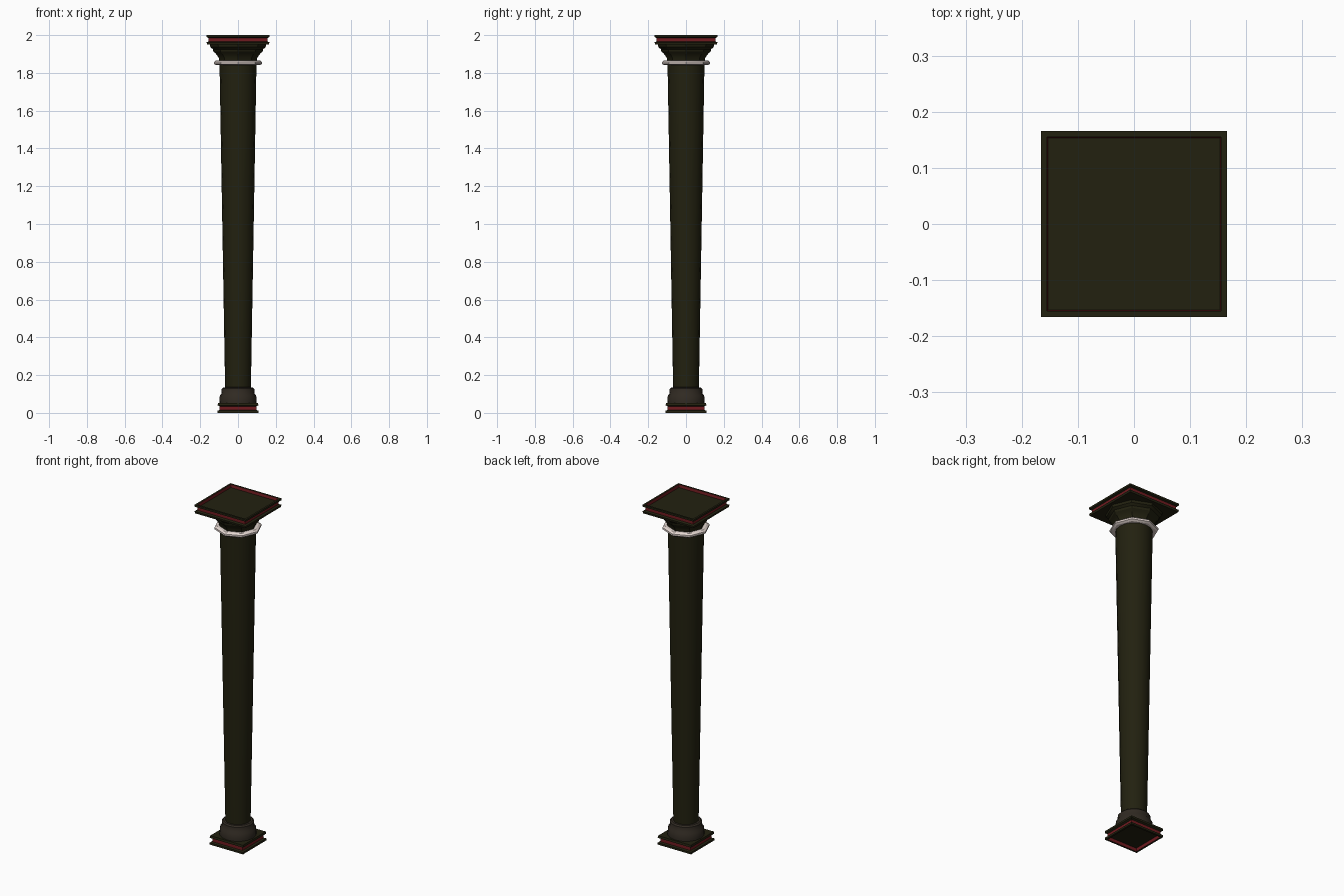
import bpy, bmesh, math

if "Cube" in bpy.data.objects:
    bpy.data.objects.remove(bpy.data.objects["Cube"])


def mat(name, rgb):
    m = bpy.data.materials.new(name)
    m.diffuse_color = (*rgb, 1)
    m.use_nodes = True
    m.node_tree.nodes["Principled BSDF"].inputs["Base Color"].default_value = m.diffuse_color
    return m


OLIVE = mat("dark olive", (0.016, 0.015, 0.005))
RED = mat("deep red", (0.16, 0.011, 0.014))
IVORY = mat("pale ivory", (0.78, 0.68, 0.64))
BROWN = mat("dark brown", (0.030, 0.023, 0.016))


def lathe(name, profile, sides, mats, rule=None, closed=False, square=False, angle=35):
    """Sweep a (radius, z) profile round the z axis; square=True treats radius as half width."""
    bm = bmesh.new()
    k = math.sqrt(2) if square else 1
    turn = math.pi / 4 if square else 0
    rings = []
    for r, z in profile:
        rings.append([bm.verts.new((r * k * math.cos(turn + 2 * math.pi * i / sides),
                                    r * k * math.sin(turn + 2 * math.pi * i / sides), z))
                      for i in range(sides)])
    n = len(rings)
    for j in range(n if closed else n - 1):
        a, b = rings[j], rings[(j + 1) % n]
        for i in range(sides):
            f = bm.faces.new((a[i], a[(i + 1) % sides], b[(i + 1) % sides], b[i]))
            if rule:
                f.material_index = rule(j)
    if not closed:
        bm.faces.new(rings[0][::-1])
        bm.faces.new(rings[-1])
    bmesh.ops.recalc_face_normals(bm, faces=bm.faces[:])
    me = bpy.data.meshes.new(name)
    bm.to_mesh(me)
    bm.free()
    for m in mats:
        me.materials.append(m)
    ob = bpy.data.objects.new(name, me)
    bpy.context.collection.objects.link(ob)
    if not square:
        bpy.context.view_layer.objects.active = ob
        ob.select_set(True)
        bpy.ops.object.shade_smooth_by_angle(angle=math.radians(angle))
        ob.select_set(False)
    return ob


def square_plate(name, half, z0, z1, flip):
    """Square plate: two dark lips, red groove between, shallow red-walled recess on the outer face."""
    h = z1 - z0
    inner = half - 0.011
    pts = [(half - 0.002, 0), (half, 0.24), (inner, 0.34), (inner, 0.70),
           (half, 0.78), (half, 1.0), (inner, 1.0), (inner - 0.002, 0.66)]
    prof = [(r, z1 - t * h if flip else z0 + t * h) for r, t in pts]
    return lathe(name, prof, 4, [OLIVE, RED], lambda j: 1 if j in (2, 6) else 0, square=True)


# Square plates at both ends
square_plate("base_plinth", 0.108, 0.0, 0.052, True)
square_plate("top_abacus", 0.166, 1.95, 2.0, False)

# Moulded foot above the plinth
lathe("base_moulding", [(0.099, 0.045), (0.099, 0.062), (0.096, 0.092), (0.088, 0.102),
                        (0.086, 0.128), (0.078, 0.135), (0.066, 0.136)], 16, [BROWN])

# Shaft widening upwards
lathe("shaft", [(0.068, 0.12), (0.098, 1.86)], 16, [OLIVE])

# Pale collar ring
lathe("collar_ring", [(0.090, 1.841), (0.116, 1.841), (0.127, 1.848), (0.127, 1.858),
                      (0.116, 1.866), (0.090, 1.866)], 8, [IVORY], closed=True, angle=30)

# Flared capital under the abacus
lathe("capital", [(0.100, 1.855), (0.102, 1.880), (0.118, 1.902), (0.130, 1.913),
                  (0.133, 1.925), (0.146, 1.936), (0.149, 1.951)], 8, [OLIVE], angle=30)
